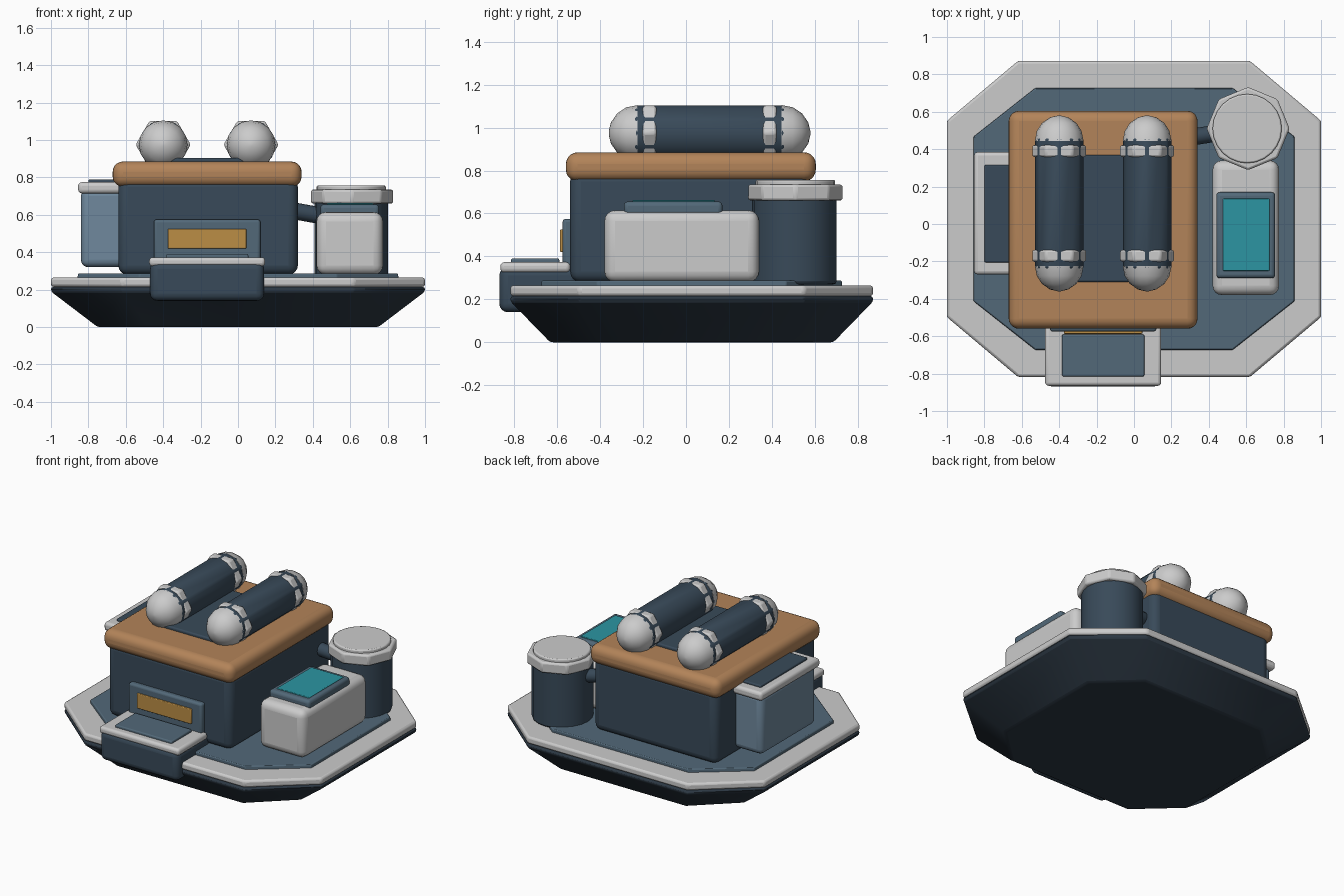
import bpy, bmesh, math
from mathutils import Vector, Matrix

if "Cube" in bpy.data.objects:
    bpy.data.objects.remove(bpy.data.objects["Cube"])


def mat(name, r, g, b):
    m = bpy.data.materials.new(name)
    m.diffuse_color = (r, g, b, 1)
    m.use_nodes = True
    m.node_tree.nodes["Principled BSDF"].inputs["Base Color"].default_value = m.diffuse_color
    return m


NAVY = mat("navy", 0.04, 0.068, 0.10)
DARK = mat("dark_hull", 0.024, 0.038, 0.055)
SLATE = mat("slate_blue", 0.085, 0.14, 0.19)
STEEL = mat("steel_blue", 0.16, 0.25, 0.34)
COPPER = mat("copper", 0.45, 0.23, 0.10)
AMBER = mat("amber", 0.50, 0.27, 0.06)
TEAL = mat("teal", 0.025, 0.30, 0.36)


def finish(name, bm, material=None, bevel=0, segments=3, angle=35):
    bmesh.ops.recalc_face_normals(bm, faces=bm.faces)
    me = bpy.data.meshes.new(name)
    bm.to_mesh(me)
    bm.free()
    ob = bpy.data.objects.new(name, me)
    bpy.context.collection.objects.link(ob)
    if material:
        me.materials.append(material)
    if bevel:
        mod = ob.modifiers.new("bevel", 'BEVEL')
        mod.width, mod.segments = bevel, segments
        mod.limit_method = 'ANGLE'
        mod.angle_limit = math.radians(30)
    bpy.ops.object.select_all(action='DESELECT')
    ob.select_set(True)
    bpy.context.view_layer.objects.active = ob
    bpy.ops.object.shade_smooth_by_angle(angle=math.radians(angle))
    return ob


def box(name, x, y, z, material=None, bevel=0.02, segments=3):
    bm = bmesh.new()
    bmesh.ops.create_cube(bm, size=1)
    for v in bm.verts:
        v.co = [(a + b) / 2 + c * (b - a) for (a, b), c in zip((x, y, z), v.co)]
    return finish(name, bm, material, bevel, segments)


def loft(name, loops, material=None, bevel=0, segments=2, angle=35):
    """Skin a stack of equal-length point loops and cap both ends."""
    bm = bmesh.new()
    rows = [[bm.verts.new(p) for p in loop] for loop in loops]
    n = len(rows[0])
    for a, b in zip(rows, rows[1:]):
        for i in range(n):
            j = (i + 1) % n
            bm.faces.new((a[i], a[j], b[j], b[i]))
    bm.faces.new(rows[0])
    bm.faces.new(rows[-1])
    return finish(name, bm, material, bevel, segments, angle)


def turned(name, start, axis, profile, sides, material=None, bevel=0, angle=35, spin=0):
    """Revolve (radius, distance) pairs around an axis."""
    rot = Vector(axis).to_track_quat('Z', 'Y').to_matrix()
    loops = [[Vector(start) + rot @ Vector((r * math.cos(spin + math.tau * i / sides),
                                            r * math.sin(spin + math.tau * i / sides), d))
              for i in range(sides)] for r, d in profile]
    return loft(name, loops, material, bevel, 2, angle)


def octagon(hx, hy, cx, cy, z, y0=0.027):
    return [(sx, sy + y0, z) for sx, sy in
            ((hx, -hy + cy), (hx, hy - cy), (hx - cx, hy), (-hx + cx, hy),
             (-hx, hy - cy), (-hx, -hy + cy), (-hx + cx, -hy), (hx - cx, -hy))]


# Hull, rim and deck
loft("hull", [octagon(0.75, 0.66, 0.27, 0.25, 0), octagon(1, 0.845, 0.38, 0.32, 0.19),
              octagon(1, 0.845, 0.38, 0.32, 0.215)], DARK, 0.02)
loft("hull_rim", [octagon(1, 0.845, 0.38, 0.32, 0.215),
                  octagon(1, 0.845, 0.38, 0.32, 0.265)], None, 0.014)
loft("deck", [octagon(0.86, 0.70, 0.33, 0.26, 0.25),
              octagon(0.855, 0.70, 0.33, 0.26, 0.287)], SLATE, 0.006)

# Main housing with copper roof
box("main_housing", (-0.64, 0.32), (-0.54, 0.58), (0.28, 0.80), NAVY, 0.05, 4)
box("roof_slab", (-0.67, 0.34), (-0.56, 0.605), (0.75, 0.885), COPPER, 0.055, 5)
box("roof_panel", (-0.41, 0.08), (-0.31, 0.37), (0.86, 0.905), NAVY, 0.01)

# Two roof tanks lying front to back
for side, x in (("left", -0.40), ("right", 0.07)):
    turned(f"{side}_tank", (x, -0.24, 0.975), (0, 1, 0), [(0.13, 0), (0.13, 0.70)],
           12, NAVY, 0.01)
    for end, s in (("front", -1), ("back", 1)):
        turned(f"{side}_tank_{end}_cap", (x, 0.11 + s * 0.335, 0.975), (0, s, 0),
               [(0.13 * math.cos(a), 0.135 * math.sin(a))
                for a in (0, 0.4, 0.78, 1.18, 1.5)], 16, None, 0, 50)
        turned(f"{side}_tank_{end}_band", (x, 0.11 + s * 0.28 - 0.032, 0.975), (0, 1, 0),
               [(0.147, 0), (0.147, 0.064)], 6, None, 0.012)

# Front vent and tray
box("vent_frame", (-0.45, 0.12), (-0.575, -0.50), (0.34, 0.575), SLATE, 0.015)
box("vent_light", (-0.375, 0.045), (-0.587, -0.55), (0.42, 0.525), AMBER, 0.005)
box("front_tray", (-0.47, 0.14), (-0.87, -0.50), (0.14, 0.35), NAVY, 0.04, 4)
box("front_tray_rim", (-0.475, 0.145), (-0.865, -0.54), (0.325, 0.373), None, 0.018)
box("front_tray_pad", (-0.385, 0.055), (-0.815, -0.59), (0.35, 0.39), SLATE, 0.008)

# Left locker
box("left_locker", (-0.84, -0.58), (-0.25, 0.36), (0.32, 0.74), STEEL, 0.04, 4)
box("left_locker_lid", (-0.855, -0.58), (-0.27, 0.385), (0.715, 0.775), None, 0.02)
box("left_locker_pad", (-0.80, -0.60), (-0.205, 0.315), (0.75, 0.79), NAVY, 0.008)

# Right console with screen
box("console", (0.42, 0.775), (-0.38, 0.34), (0.28, 0.615), None, 0.05, 4)
box("screen_frame", (0.44, 0.755), (-0.29, 0.17), (0.59, 0.656), SLATE, 0.02)
box("screen", (0.475, 0.725), (-0.25, 0.135), (0.63, 0.662), TEAL, 0.005)

# Back right drum with lid and pipe
turned("drum", (0.605, 0.505, 0.27), (0, 0, 1), [(0.197, 0), (0.197, 0.42)], 20, NAVY, 0.015)
turned("drum_lid", (0.61, 0.51, 0.66), (0, 0, 1), [(0.222, 0), (0.222, 0.075)], 8, None, 0.012)
turned("drum_lid_disc", (0.605, 0.51, 0.70), (0, 0, 1), [(0.185, 0), (0.185, 0.057)],
       24, None, 0.008)
turned("drum_pipe", (0.25, 0.455, 0.63), (0.25, 0.04, -0.045), [(0.045, 0), (0.045, 0.27)],
       12, NAVY)
